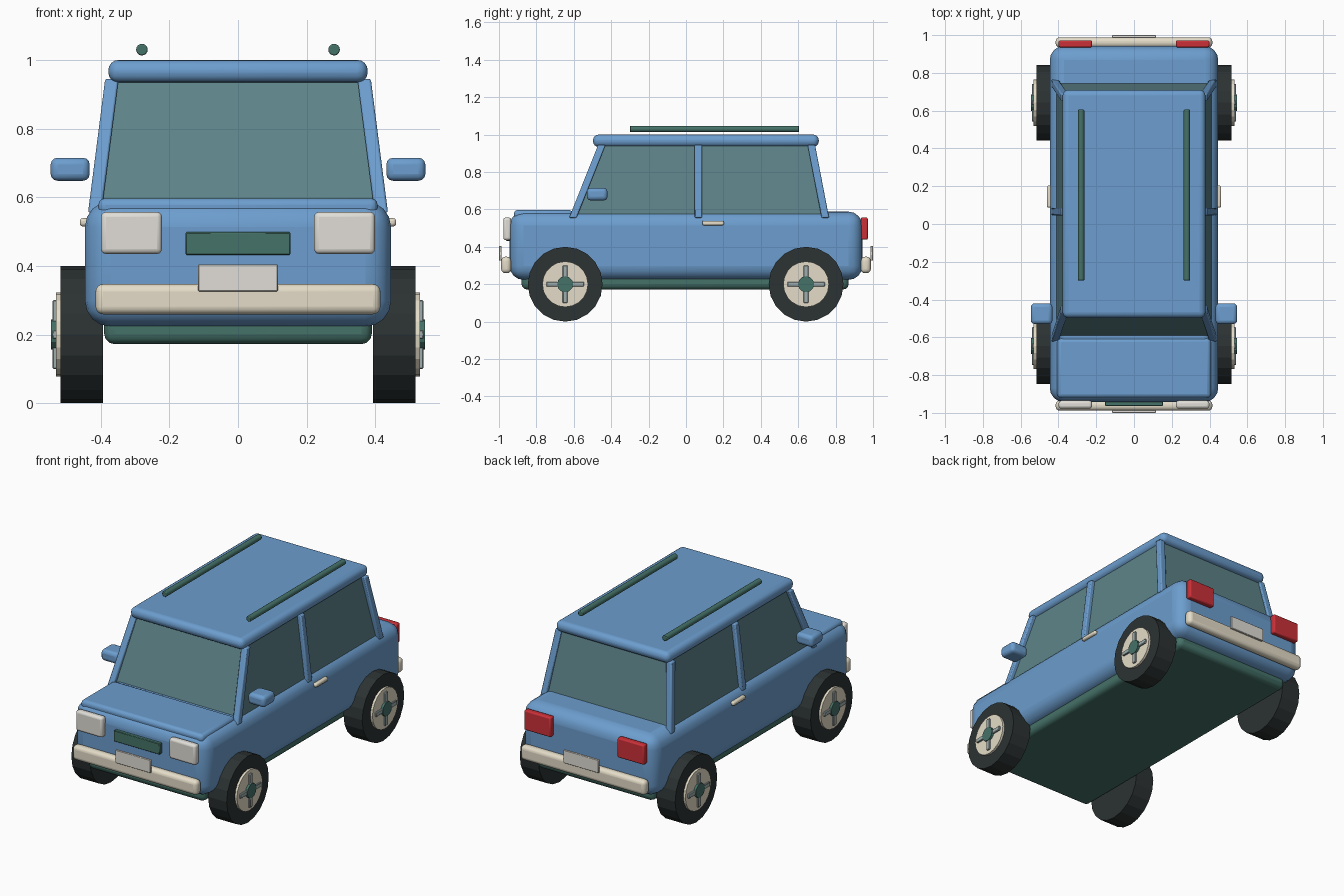
import bpy, bmesh, math
from mathutils import Vector

if "Cube" in bpy.data.objects:
    bpy.data.objects.remove(bpy.data.objects["Cube"])

def mat(name, c):
    m = bpy.data.materials.new(name)
    m.diffuse_color = (*c, 1)
    m.use_nodes = True
    m.node_tree.nodes["Principled BSDF"].inputs["Base Color"].default_value = m.diffuse_color
    return m

BLUE = mat("blue_paint", (0.15, 0.34, 0.62))
GREEN = mat("dark_green", (0.06, 0.17, 0.14))
GLASS = mat("glass", (0.11, 0.23, 0.25))
CREAM = mat("cream", (0.78, 0.72, 0.58))
LAMP = mat("lamp", (0.75, 0.73, 0.68))
STEEL = mat("steel", (0.35, 0.42, 0.42))
RED = mat("red", (0.6, 0.03, 0.04))
TYRE = mat("rubber", (0.025, 0.032, 0.032))

def finish(name, bm, m, bevel=0, seg=4):
    bmesh.ops.recalc_face_normals(bm, faces=bm.faces)
    me = bpy.data.meshes.new(name)
    bm.to_mesh(me)
    bm.free()
    me.materials.append(m)
    ob = bpy.data.objects.new(name, me)
    bpy.context.collection.objects.link(ob)
    if bevel:
        b = ob.modifiers.new("bevel", 'BEVEL')
        b.width, b.segments = bevel, seg
        bpy.ops.object.select_all(action='DESELECT')
        bpy.context.view_layer.objects.active = ob
        ob.select_set(True)
        bpy.ops.object.shade_smooth_by_angle(angle=math.radians(35))
    return ob

def box(name, x, y, z, m, bevel=0, seg=4):
    """Box from (min, max) ranges."""
    bm = bmesh.new()
    bmesh.ops.create_cube(bm, size=1)
    for v in bm.verts:
        v.co = [r[0] + (c + 0.5) * (r[1] - r[0]) for c, r in zip(v.co, (x, y, z))]
    return finish(name, bm, m, bevel, seg)

def span(s, a, b):
    return sorted((s * a, s * b))

def rod(name, a, b, r, m, sides, bevel=0):
    """Cylinder between two points."""
    a, b = Vector(a), Vector(b)
    bm = bmesh.new()
    bmesh.ops.create_cone(bm, cap_ends=True, segments=sides, radius1=r, radius2=r,
                          depth=(b - a).length)
    ob = finish(name, bm, m, bevel, 2)
    ob.location = (a + b) / 2
    ob.rotation_mode = 'QUATERNION'
    ob.rotation_quaternion = Vector((0, 0, 1)).rotation_difference(b - a)
    return ob

def loft(name, low, high, m, bevel=0):
    """Solid between two horizontal rectangles (x0, x1, y0, y1, z)."""
    bm = bmesh.new()
    rings = [[bm.verts.new((x, y, z)) for x, y in ((x0, y0), (x1, y0), (x1, y1), (x0, y1))]
             for x0, x1, y0, y1, z in (low, high)]
    bm.faces.new(rings[0])
    bm.faces.new(rings[1])
    for i in range(4):
        j = (i + 1) % 4
        bm.faces.new((rings[0][i], rings[0][j], rings[1][j], rings[1][i]))
    return finish(name, bm, m, bevel, 2)

# Main shell
box("underbody", (-0.39, 0.39), (-0.88, 0.87), (0.172, 0.27), GREEN, 0.03, 3)
box("body", (-0.446, 0.446), (-0.943, 0.943), (0.223, 0.588), BLUE, 0.075)
box("hood", (-0.407, 0.407), (-0.92, -0.605), (0.545, 0.597), BLUE, 0.02, 3)

# Cabin
loft("cabin_glass", (-0.414, 0.414, -0.605, 0.75, 0.55), (-0.36, 0.36, -0.45, 0.675, 0.96), GLASS)
box("roof", (-0.378, 0.378), (-0.497, 0.71), (0.934, 1.0), BLUE, 0.03)

for s, side in ((-1, "left"), (1, "right")):
    # Pillars
    for part, y0, y1 in (("front", -0.605, -0.45), ("middle", 0.066, 0.066), ("rear", 0.745, 0.67)):
        w = 0.02
        loft(f"{part}_pillar_{side}",
             (*span(s, 0.398, 0.437), y0 - w, y0 + w, 0.555),
             (*span(s, 0.348, 0.387), y1 - w, y1 + w, 0.945), BLUE, 0.006)
    # Roof rails, mirrors, handles
    rod(f"roof_rail_{side}", (s * 0.28, -0.3, 1.03), (s * 0.28, 0.605, 1.03), 0.017, GREEN, 16, 0.004)
    box(f"mirror_{side}", span(s, 0.432, 0.546), (-0.53, -0.42), (0.648, 0.715), BLUE, 0.02, 3)
    box(f"door_handle_{side}", span(s, 0.435, 0.461), (0.087, 0.203), (0.515, 0.539), CREAM, 0.008, 2)
    # Lamps
    box(f"headlight_{side}", span(s, 0.222, 0.399), (-0.977, -0.935), (0.435, 0.557), LAMP, 0.014, 3)
    box(f"taillight_{side}", span(s, 0.222, 0.399), (0.935, 0.972), (0.438, 0.557), RED, 0.008, 2)
    # Wheels
    for end, y in (("front", -0.646), ("rear", 0.642)):
        n = f"{end}_{side}"
        bm = bmesh.new()
        for part, x0, x1, r, k, m in (("tyre", 0.393, 0.517, 0.2, 20, TYRE),
                                      ("hub", 0.48, 0.531, 0.122, 20, CREAM),
                                      ("hub_cap", 0.5, 0.545, 0.043, 12, GREEN)):
            rod(f"{part}_{n}", (s * x0, y, 0.2), (s * x1, y, 0.2), r, m, k)
        bm.free()
        for a, (dy, dz) in enumerate(((0.1, 0.013), (0.013, 0.1))):
            box(f"spoke_{a}_{n}", span(s, 0.52, 0.541), (y - dy, y + dy),
                (0.2 - dz, 0.2 + dz), STEEL, 0.003, 1)

# Grille, bumpers and plates
box("grille", (-0.153, 0.153), (-0.963, -0.93), (0.432, 0.498), GREEN, 0.003, 1)
for s, end in ((-1, "front"), (1, "rear")):
    box(f"{end}_bumper", (-0.415, 0.415), span(s, 0.935, 0.988), (0.259, 0.347), CREAM, 0.022)
    box(f"{end}_plate", (-0.116, 0.116), span(s, 0.986, 1.0), (0.326, 0.404), LAMP, 0.002, 1)
